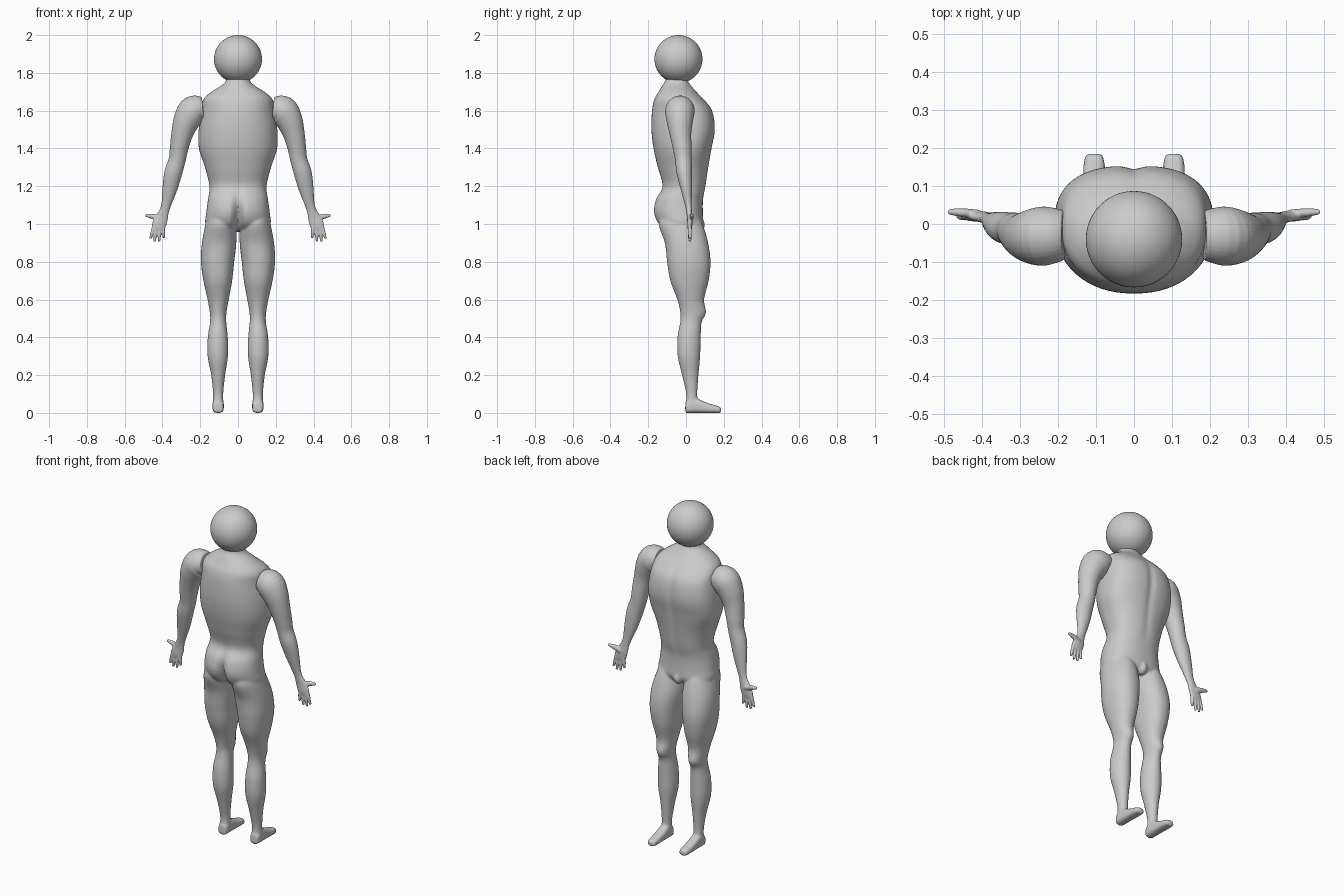
import bpy, bmesh, math
from mathutils import Vector, Matrix

if "Cube" in bpy.data.objects:
    bpy.data.objects.remove(bpy.data.objects["Cube"])

def resample(rows, sub=5):
    """Catmull-Rom interpolation of section parameters."""
    out = []
    for i in range(len(rows) - 1):
        a, b, c, d = (rows[max(i - 1, 0)], rows[i], rows[i + 1], rows[min(i + 2, len(rows) - 1)])
        for k in range(sub):
            t = k / sub
            out.append([0.5 * (2 * q + (r - p) * t + (2 * p - 5 * q + 4 * r - s) * t * t
                               + (3 * q - p - 3 * r + s) * t ** 3) for p, q, r, s in zip(a, b, c, d)])
    out.append(list(rows[-1]))
    return out

def power(v, e):
    return math.copysign(abs(v) ** (2 / e), v)

def skin(bm, rings):
    loops = [[bm.verts.new(p) for p in ring] for ring in rings]
    for a, b in zip(loops, loops[1:]):
        n = len(a)
        for i in range(n):
            bm.faces.new((a[i], a[(i + 1) % n], b[(i + 1) % n], b[i]))
    bm.faces.new(loops[0])
    bm.faces.new(loops[-1])

def stack(bm, rows, side=1, n=40):
    """Horizontal sections: z, cx, half width, cy, front y, back y, exponent, front groove, back groove."""
    rings = []
    for z, cx, w, cy, yf, yb, e, gf, gb in resample(rows):
        ring = []
        for i in range(n):
            t = 2 * math.pi * i / n
            ex = e if math.sin(t) > 0 else min(e, 2.2)
            x = w * power(math.cos(t), ex)
            s = power(math.sin(t), ex)
            y = cy + (s * (yf - cy) if s > 0 else s * (cy - yb))
            y += (-gf if s > 0 else gb) * math.exp(-(x / 0.022) ** 2)
            ring.append((side * (cx + x), y, z))
        rings.append(ring)
    skin(bm, rings)

def tube(bm, rows, n=20):
    """Oval sections along a path: x, y, z, radius in the xz plane, radius in y."""
    rows = resample(rows)
    rings = []
    for i, (x, y, z, ra, ry) in enumerate(rows):
        p, q = rows[max(i - 1, 0)], rows[min(i + 1, len(rows) - 1)]
        t = Vector((q[0] - p[0], 0, q[2] - p[2])).normalized()
        nrm = Vector((-t.z, 0, t.x))
        rings.append([Vector((x, y, z)) + nrm * ra * math.cos(a) + Vector((0, ry * math.sin(a), 0))
                      for a in (2 * math.pi * k / n for k in range(n))])
    skin(bm, rings)

def ball(bm, loc, size):
    m = Matrix.Translation(loc) @ Matrix.Diagonal((*size, 1))
    bmesh.ops.create_uvsphere(bm, u_segments=24, v_segments=16, radius=1, matrix=m)

def finish(bm, name, voxel=0, mirror=False, smooth=4):
    bmesh.ops.recalc_face_normals(bm, faces=bm.faces)
    me = bpy.data.meshes.new(name)
    bm.to_mesh(me)
    bm.free()
    for p in me.polygons:
        p.use_smooth = True
    ob = bpy.data.objects.new(name, me)
    bpy.context.collection.objects.link(ob)
    if voxel:
        r = ob.modifiers.new("blend", 'REMESH')
        r.mode, r.voxel_size, r.use_smooth_shade = 'VOXEL', voxel, True
        s = ob.modifiers.new("soften", 'SMOOTH')
        s.factor, s.iterations = 0.5, smooth
    if mirror:
        m = ob.modifiers.new("mirror", 'MIRROR')
        m.use_mirror_merge = False
    return ob

# head
bm = bmesh.new()
bmesh.ops.create_uvsphere(bm, u_segments=48, v_segments=32, radius=0.127,
                          matrix=Matrix.Translation((0, -0.04, 1.873)))
finish(bm, "head")

# torso with neck, chest, waist and hips
bm = bmesh.new()
stack(bm, [
    (1.82, 0, .055, -.045, .00, -.10, 2, 0, 0),
    (1.76, 0, .063, -.045, .01, -.11, 2, 0, 0),
    (1.735, 0, .085, -.045, .025, -.125, 2, 0, 0),
    (1.70, 0, .14, -.04, .055, -.145, 2.1, 0, 0),
    (1.66, 0, .183, -.02, .095, -.168, 2.3, .004, 0),
    (1.60, 0, .195, 0, .14, -.18, 2.5, .008, 0),
    (1.50, 0, .208, 0, .154, -.183, 2.6, .01, 0),
    (1.40, 0, .207, 0, .137, -.172, 2.4, .008, 0),
    (1.30, 0, .175, -.01, .12, -.149, 2.3, .006, 0),
    (1.20, 0, .151, -.01, .105, -.126, 2.3, .004, .004),
    (1.13, 0, .159, -.03, .09, -.163, 2.3, 0, .02),
    (1.06, 0, .168, -.03, .089, -.174, 2.3, 0, .045),
    (1.0, 0, .172, -.02, .09, -.148, 2.3, 0, .05),
    (.97, 0, .13, -.02, .07, -.10, 2.2, 0, .03)], n=64)
ball(bm, (0, .065, .995), (.028, .035, .04))

# legs and feet
leg = [
    (1.06, .095, .06, -.03, .05, -.12, 2, 0, 0),
    (1.0, .092, .08, -.03, .088, -.145, 2, 0, 0),
    (.90, .10, .091, 0, .117, -.112, 2.2, 0, 0),
    (.80, .108, .088, .01, .13, -.10, 2.2, 0, 0),
    (.70, .107, .076, .01, .12, -.083, 2.2, 0, 0),
    (.60, .105, .056, .02, .096, -.046, 2.1, 0, 0),
    (.53, .105, .044, .03, .106, -.03, 2, 0, 0),
    (.48, .105, .043, .02, .083, -.031, 2, 0, 0),
    (.40, .107, .053, .01, .078, -.045, 2, 0, 0),
    (.30, .107, .054, .01, .075, -.044, 2, 0, 0),
    (.20, .105, .037, .02, .066, -.021, 2, 0, 0),
    (.10, .105, .027, .03, .06, .001, 2, 0, 0),
    (.04, .105, .029, .03, .066, -.003, 2.2, 0, 0)]
foot = [(-.004, .025, .055), (.02, .03, .07), (.06, .03, .075), (.10, .029, .058),
        (.14, .029, .044), (.172, .026, .036), (.185, .019, .028)]
for side in (1, -1):
    stack(bm, leg, side)
    rings = []
    for y, w, h in resample(foot, 3):
        rings.append([(side * .105 + w * power(math.cos(a), 3), y, h / 2 + h / 2 * power(math.sin(a), 3))
                      for a in (2 * math.pi * k / 24 for k in range(24))])
    skin(bm, rings)
finish(bm, "body", voxel=.007)

# arms
bm = bmesh.new()
tube(bm, [
    (.185, -.03, 1.61, .062, .066), (.235, -.032, 1.60, .08, .078), (.27, -.033, 1.55, .072, .071),
    (.295, -.03, 1.48, .058, .058), (.312, -.02, 1.40, .049, .05), (.322, -.014, 1.34, .045, .044),
    (.343, -.009, 1.27, .047, .041), (.36, .001, 1.19, .04, .031), (.378, .011, 1.11, .027, .019),
    (.39, .016, 1.07, .025, .015), (.405, .02, 1.03, .034, .014), (.42, .02, .99, .037, .013),
    (.424, .02, .97, .03, .01)], n=32)
# fingers
for x0, z0, x1, z1 in ((.446, .985, .464, .922), (.431, .98, .443, .906),
                       (.414, .98, .418, .906), (.397, .985, .393, .926)):
    tube(bm, [(x0, .02, z0, .01, .011), ((x0 + x1) / 2, .02, (z0 + z1) / 2, .009, .01),
              (x1, .021, z1, .006, .007)], n=12)
# thumb
tube(bm, [(.41, .025, 1.025, .018, .013), (.445, .029, 1.038, .015, .012),
          (.47, .031, 1.043, .011, .01), (.49, .032, 1.046, .007, .007)], n=12)
finish(bm, "arm", voxel=.004, mirror=True, smooth=2)
